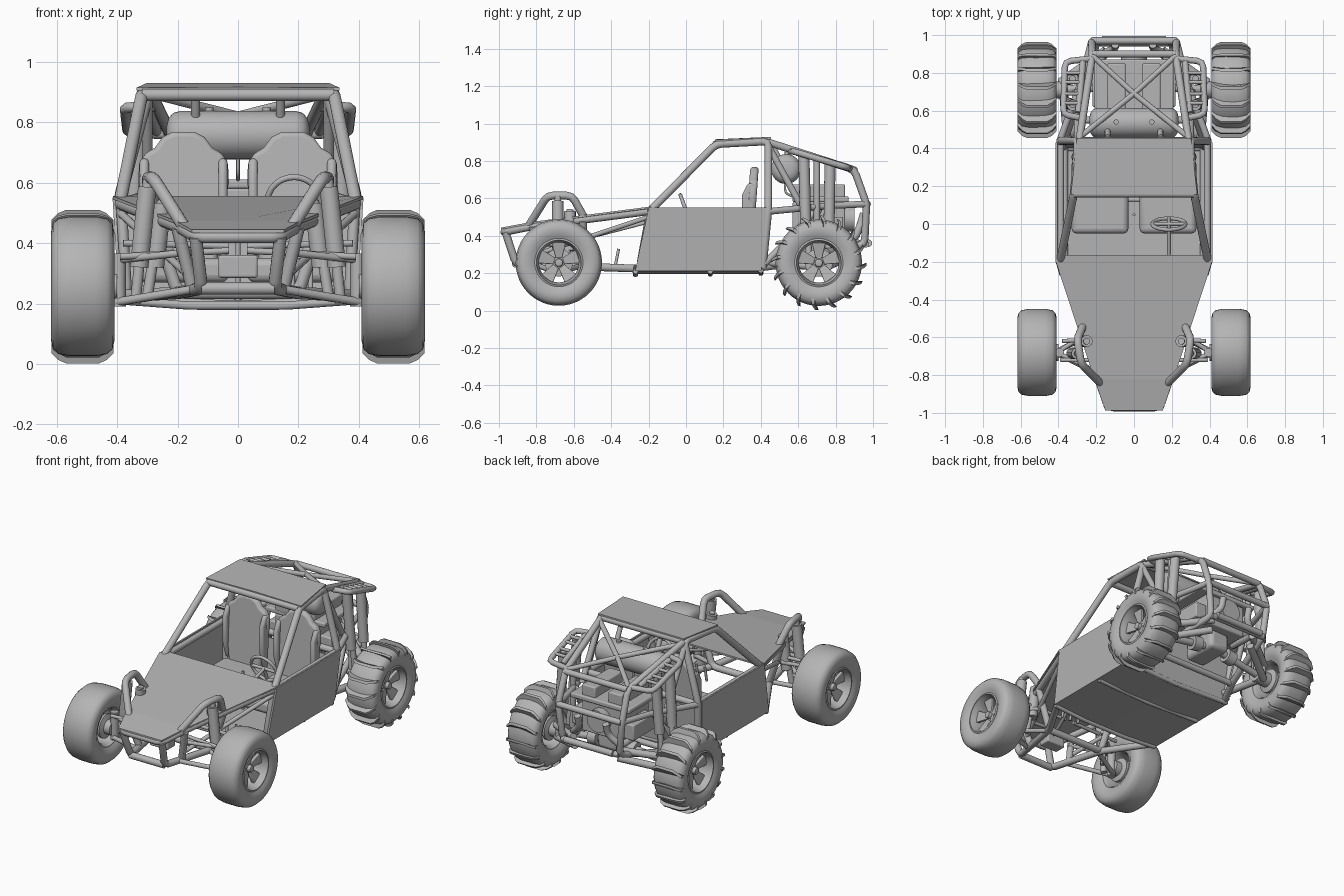
import bpy, bmesh
from math import cos, sin, pi, radians
from mathutils import Vector, Matrix

cube = bpy.data.objects.get("Cube")
if cube:
    bpy.data.objects.remove(cube, do_unlink=True)

GREY = (.46, .46, .46, 1)
grey = bpy.data.materials.new("plain grey")
grey.use_nodes = True
grey.diffuse_color = GREY
grey.node_tree.nodes["Principled BSDF"].inputs["Base Color"].default_value = GREY


def place(name, mesh, mirror=True, bevel=0):
    """Link a mesh with smooth shading, optional bevel and left/right mirroring."""
    mesh.materials.clear()
    mesh.materials.append(grey)
    mesh.shade_smooth()
    mesh.set_sharp_from_angle(angle=radians(42))
    part = bpy.data.objects.new(name, mesh)
    bpy.context.scene.collection.objects.link(part)
    if bevel:
        rounding = part.modifiers.new("rounding", 'BEVEL')
        rounding.width = bevel
        rounding.segments = 3
    if mirror:
        part.modifiers.new("other side", 'MIRROR').merge_threshold = .0005
    return part


def finish(name, bm, mirror=True, bevel=0):
    bmesh.ops.recalc_face_normals(bm, faces=bm.faces)
    mesh = bpy.data.meshes.new(name)
    bm.to_mesh(mesh)
    bm.free()
    return place(name, mesh, mirror, bevel)


def rounded(path, bend=.03):
    """Replace each inner corner of a path by a short curved bend."""
    path = [Vector(p) for p in path]
    result = [path[0]]
    for before, corner, after in zip(path, path[1:], path[2:]):
        start, stop = [corner + (o - corner).normalized() * min(bend, (o - corner).length * .3)
                       for o in (before, after)]
        result += [start, (start + stop + corner * 2) / 4, stop]
    return result + [path[-1]]


def tubes(name, radius, *paths, mirror=True):
    curve = bpy.data.curves.new(name, 'CURVE')
    curve.dimensions = '3D'
    curve.bevel_depth = radius
    curve.bevel_resolution = 5
    curve.use_fill_caps = True
    for path in paths:
        points = rounded(path)
        spline = curve.splines.new('POLY')
        spline.points.add(len(points) - 1)
        for knot, p in zip(spline.points, points):
            knot.co = (*p, 1)
    helper = bpy.data.objects.new(name, curve)
    mesh = bpy.data.meshes.new_from_object(helper)
    bpy.data.objects.remove(helper)
    return place(name, mesh, mirror)


def slab(bm, corners, push):
    """Extrude a polygon along a vector."""
    face = bm.faces.new([bm.verts.new(c) for c in corners])
    grown = bmesh.ops.extrude_face_region(bm, geom=[face], use_keep_orig=True)
    moved = [v for v in grown["geom"] if isinstance(v, bmesh.types.BMVert)]
    bmesh.ops.translate(bm, verts=moved, vec=push)
    return list({v for v in face.verts} | set(moved))


def plate(name, corners, push, mirror=True, bevel=0):
    bm = bmesh.new()
    slab(bm, corners, push)
    return finish(name, bm, mirror, bevel)


def box(name, low, high, mirror=False, bevel=.008):
    (a, b, c), (d, e, f) = low, high
    return plate(name, [(a, b, c), (d, b, c), (d, e, c), (a, e, c)], (0, 0, f - c), mirror, bevel)


def lathe(name, profile, centre, closed=True, steps=48):
    """Turn an (x, radius) profile about an axis parallel to x."""
    bm = bmesh.new()
    ring = [bm.verts.new((x, 0, r)) for x, r in profile]
    pairs = list(zip(ring, ring[1:])) + ([(ring[-1], ring[0])] if closed else [])
    edges = [bm.edges.new(pair) for pair in pairs]
    bmesh.ops.spin(bm, geom=ring + edges, cent=(0, 0, 0), axis=(1, 0, 0), angle=2 * pi, steps=steps)
    bmesh.ops.remove_doubles(bm, verts=bm.verts, dist=.0002)
    bmesh.ops.translate(bm, verts=bm.verts, vec=centre)
    return finish(name, bm)


# Wheels: tyre, rim, hub and five spokes at each axle
TYRE = [(.43, .125), (.415, .15), (.409, .18), (.415, .208), (.433, .224), (.47, .231), (.555, .231),
        (.594, .224), (.612, .208), (.618, .18), (.613, .15), (.6, .125)]
RIM = [(.602, .13), (.606, .12), (.59, .116), (.56, .106), (.45, .106), (.43, .12), (.43, .13)]
HUB = [(.4, 0), (.4, .045), (.44, .045), (.45, .075), (.465, .075), (.47, .035), (.55, .035),
       (.555, .022), (.575, .02), (.58, 0)]
for end, axle in (("front", (0, -.68, .257)), ("rear", (0, .71, .256))):
    lathe(end + "_tyre", TYRE, axle)
    lathe(end + "_rim", RIM, axle)
    lathe(end + "_hub", HUB, axle, closed=False, steps=24)
    bm = bmesh.new()
    for i in range(5):
        spoke = slab(bm, [(.535, -.018, .025), (.535, .018, .025), (.55, .038, .108), (.55, -.038, .108)],
                     (.018, 0, 0))
        bmesh.ops.rotate(bm, verts=spoke, matrix=Matrix.Rotation(i * 2 * pi / 5, 3, 'X'))
    bmesh.ops.translate(bm, verts=bm.verts, vec=axle)
    finish(end + "_spokes", bm, bevel=.004)

# Paddles across the rear tyres
PADDLE = [(.411, .19), (.411, .22), (.435, .243), (.46, .254), (.568, .254), (.594, .243), (.617, .22), (.617, .19)]
bm = bmesh.new()
for i in range(16):
    blade = slab(bm, [(x, -.008 + (x - .514) ** 2 * 3, r) for x, r in PADDLE], (0, .016, 0))
    bmesh.ops.rotate(bm, verts=blade, matrix=Matrix.Rotation(i * pi / 8, 3, 'X'))
bmesh.ops.translate(bm, verts=bm.verts, vec=axle)
finish("rear_tyre_paddles", bm)

# Body panels
plate("hood", [(0, -.165, .546), (.39, -.165, .546), (.414, -.2, .545), (.21, -.82, .465), (0, -.82, .465)], (0, 0, .01))
plate("nose_panel", [(0, -.82, .465), (.21, -.82, .465), (.152, -.988, .434), (0, -.988, .434)], (0, 0, .01))
plate("roof_panel", [(0, .16, .907), (.335, .155, .905), (.302, .455, .92), (0, .455, .92)], (0, 0, .009))
plate("side_panel", [(.415, -.2, .55), (.415, .432, .55), (.394, .402, .212), (.394, -.272, .212)], (-.01, 0, 0))
plate("floor_panel", [(0, -.27, .195), (.16, -.27, .195), (.39, -.27, .212), (.39, .4, .212), (.16, .4, .195),
                      (0, .4, .195)], (0, 0, .01))
plate("firewall", [(0, .4, .21), (.38, .4, .215), (.39, .425, .5), (0, .425, .5)], (0, .01, 0))

# Cabin frame
tubes("roof_pillar", .021, [(.39, -.19, .535), (.318, .16, .89), (.296, .44, .905), (.393, .44, .54), (.372, .41, .23)])
tubes("roof_cross_bars", .02, [(0, .16, .89), (.318, .16, .89)], [(0, .44, .903), (.296, .44, .903)],
      [(0, .44, .53), (.393, .44, .53)])
tubes("belt_rail", .018, [(.388, -.2, .532), (.388, .43, .532)], [(.386, -.195, .53), (.368, -.25, .232), (.368, .4, .232)])
tubes("floor_cross_bars", .014, [(0, -.27, .193), (.16, -.27, .193), (.385, -.27, .21)],
      [(0, .13, .196), (.38, .13, .21)], [(0, .4, .2), (.385, .4, .215)])

# Front frame
tubes("hood_rail", .02, [(0, -.972, .42), (.138, -.972, .42), (.19, -.82, .45), (.388, -.2, .53)])
tubes("nose_frame", .021, [(.14, -.965, .42), (.12, -.91, .25), (.2, -.55, .235), (.37, -.27, .225)],
      [(0, -.91, .25), (.12, -.91, .25)], [(.2, -.82, .45), (.15, -.78, .245)],
      [(0, -.55, .235), (.2, -.55, .235), (.28, -.55, .48)])
tubes("front_diagonal", .013, [(.17, -.8, .3), (.39, -.2, .5)])
tubes("front_shock_hoop", .021, [(.17, -.85, .44), (.28, -.74, .615), (.3, -.61, .615), (.27, -.54, .49)])
tubes("front_shock_body", .031, [(.3, -.685, .585), (.327, -.685, .32)], [(.25, -.62, .53), (.275, -.62, .32)])
tubes("front_shock_rod", .018, [(.297, -.685, .61), (.34, -.685, .2)], [(.25, -.62, .54), (.3, -.64, .22)])
tubes("front_lower_arms", .014, [(.13, -.82, .25), (.4, -.69, .205)], [(.18, -.56, .24), (.4, -.67, .205)])
tubes("front_upper_arms", .012, [(.16, -.8, .37), (.39, -.69, .345)], [(.22, -.56, .38), (.39, -.67, .345)])
tubes("steering_rods", .011, [(.03, -.72, .375), (.39, -.72, .355)], [(.03, -.6, .39), (.38, -.62, .4)])
tubes("front_upright", .024, [(.395, -.68, .19), (.395, -.68, .365)])
box("steering_box", (-.065, -.8, .285), (.065, -.72, .36))

# Rear frame
tubes("rear_upper_rail", .02, [(.29, .44, .9), (.22, .9, .752), (.225, .965, .57), (.2, .955, .355), (.3, .55, .25),
                               (.372, .4, .23)])
tubes("rear_mid_rail", .018, [(.393, .44, .53), (.28, .75, .56), (.225, .965, .57)], [(.3, .44, .88), (.3, .62, .55)],
      [(.375, .42, .25), (.27, .72, .56)], [(.3, .56, .26), (.27, .72, .56)])
tubes("rear_cross_bars", .019, [(0, .9, .752), (.22, .9, .752)], [(0, .97, .57), (.225, .97, .57)],
      [(0, .96, .355), (.2, .96, .355)], [(0, .55, .25), (.3, .55, .25)])
tubes("roof_brace", .015, [(0, .69, .82), (.275, .47, .89)], [(0, .69, .82), (.22, .89, .76)])
tubes("rear_bumper_bar", .02, [(0, .975, .36), (.17, .975, .36)])
tubes("rear_shock_rack", .017, [(.275, .56, .85), (.375, .58, .85), (.365, .86, .765), (.23, .875, .76)],
      [(.295, .59, .845), (.27, .86, .77)])
tubes("shock_rungs", .01, *[[(.28, y, 1.03 - y * .3), (.37, y, 1.03 - y * .3)] for y in (.64, .69, .75, .8)])
tubes("rear_shock_body", .03, [(.325, .63, .825), (.35, .64, .46)], [(.325, .77, .785), (.35, .765, .46)])
tubes("rear_shock_rod", .017, [(.325, .63, .84), (.37, .66, .25)], [(.325, .77, .8), (.37, .76, .25)],
      [(.3, .7, .81), (.31, .7, .3)])
tubes("rear_trailing_arm", .022, [(.35, .42, .26), (.375, .7, .235)], [(.15, .9, .3), (.39, .74, .23)],
      [(.15, .92, .36), (.39, .75, .31)])
tubes("drive_shaft", .022, [(.05, .73, .3), (.41, .71, .256)])
tubes("shaft_boot", .045, [(.1, .728, .295), (.16, .725, .288)], [(.35, .712, .262), (.41, .71, .256)])

# Engine, gearbox and fuel tank
box("engine_block", (-.14, .57, .38), (.14, .85, .58))
box("gearbox", (-.07, .56, .27), (.07, .8, .39), bevel=.025)
box("engine_deck", (-.21, .57, .58), (.21, .87, .61))
box("engine_cover", (.045, .57, .6), (.14, .85, .675), mirror=True)
box("cylinder_head", (.14, .62, .4), (.22, .84, .5), mirror=True)
tubes("exhaust_pipe", .02, [(.18, .7, .4), (.17, .9, .38), (.1, .93, .45), (.1, .95, .52)])
tubes("fan_pulley", .07, [(0, .84, .49), (0, .9, .49)], mirror=False)
TANK = [(0, .08), (.19, .08), (.215, .073), (.23, .055), (.236, .03), (.236, 0)]
lathe("fuel_tank", TANK, (0, .535, .757), closed=False, steps=32)
tubes("tank_cap", .014, [(.095, .54, .83), (.095, .54, .848)])
tubes("tank_strap", .015, [(.14, .46, .89), (.14, .56, .68)])
tubes("fuel_line", .006, [(0, .53, .69), (0, .53, .63), (0, .57, .61)], mirror=False)

# Seats
BACK = [(-.11, .33), (-.135, .52), (-.15, .6), (-.147, .66), (-.13, .695), (-.095, .715), (-.07, .75), (-.035, .768)]
outline = BACK + [(-x, z) for x, z in reversed(BACK)]
plate("seat_back", [(.18 + x, .29 + z * .07, z) for x, z in outline], (0, .045, 0), bevel=.016)
box("seat_cushion", (.03, -.05, .27), (.33, .34, .35), mirror=True, bevel=.025)
for side, x in (("inner", .035), ("outer", .295)):
    plate(side + "_seat_bolster", [(x, .33, .35), (x, .3, .45), (x, .3, .62), (x, .33, .68), (x, .37, .68),
                                   (x, .36, .35)], (.03, 0, 0), bevel=.013)

# Driver controls
ring = [(.185 + .088 * cos(a), -.03 * sin(a), .535 + .083 * sin(a)) for a in (i * pi / 16 for i in range(33))]
tubes("steering_wheel", .01, ring, mirror=False)
tubes("steering_column", .01, [(.185, 0, .535), (.185, -.18, .48), (.02, -.72, .34)],
      [(.1, 0, .535), (.27, 0, .535)], [(.185, 0, .535), (.185, .03, .455)], mirror=False)
tubes("gear_lever", .008, [(0, .05, .21), (0, .05, .45)], mirror=False)
tubes("pedals", .008, *[[(x, -.38, .23), (x, -.36, .33)] for x in (.12, .18, .24)], mirror=False)
